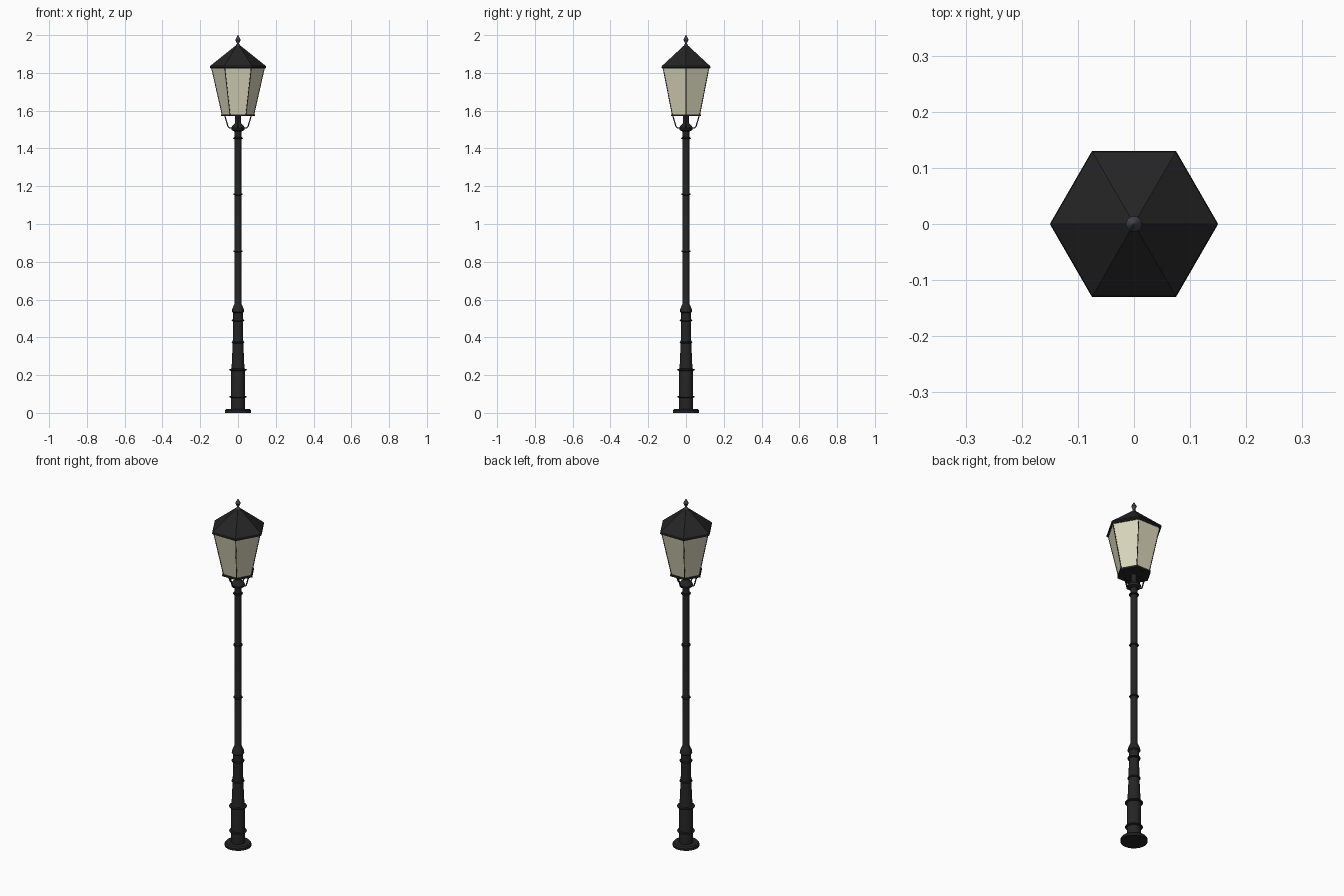
import bpy, bmesh, math

if "Cube" in bpy.data.objects:
    bpy.data.objects.remove(bpy.data.objects["Cube"])


def material(name, rgb):
    m = bpy.data.materials.new(name)
    m.diffuse_color = (*rgb, 1)
    m.use_nodes = True
    m.node_tree.nodes["Principled BSDF"].inputs["Base Color"].default_value = m.diffuse_color
    return m


BLACK = material("black_iron", (0.018, 0.018, 0.019))
GREY = material("grey_iron", (0.06, 0.06, 0.07))
CREAM = material("cream_glass", (0.70, 0.68, 0.50))


def lathe(name, profile, sides, mat, smooth=True):
    """Turn a list of (radius, z) around the z axis, capped at both ends."""
    bm = bmesh.new()
    rings = []
    for r, z in profile:
        rings.append([bm.verts.new((r * math.cos(2 * math.pi * i / sides),
                                    r * math.sin(2 * math.pi * i / sides), z))
                      for i in range(sides)])
    for a, b in zip(rings, rings[1:]):
        for i in range(sides):
            j = (i + 1) % sides
            bm.faces.new((a[i], a[j], b[j], b[i]))
    bm.faces.new(rings[0][::-1])
    bm.faces.new(rings[-1])
    me = bpy.data.meshes.new(name)
    bm.to_mesh(me)
    bm.free()
    me.materials.append(mat)
    if smooth:
        me.shade_smooth()
        me.set_sharp_from_angle(angle=math.radians(35))
    ob = bpy.data.objects.new(name, me)
    bpy.context.collection.objects.link(ob)
    return ob


def rod(name, points, radius, mat):
    """Thin round bar through a few points."""
    cu = bpy.data.curves.new(name, 'CURVE')
    cu.dimensions = '3D'
    cu.bevel_depth = radius
    cu.bevel_resolution = 1
    cu.use_fill_caps = True
    sp = cu.splines.new('POLY')
    sp.points.add(len(points) - 1)
    for p, co in zip(sp.points, points):
        p.co = (*co, 1)
    cu.materials.append(mat)
    ob = bpy.data.objects.new(name, cu)
    bpy.context.collection.objects.link(ob)


def polar(r, angle, z):
    return (r * math.cos(angle), r * math.sin(angle), z)


# Foot flange and post
lathe("foot_flange", [(0.07, 0), (0.07, 0.012), (0.064, 0.02), (0.045, 0.02)], 24, BLACK)
lathe("post", [(0.037, 0.015), (0.037, 0.225), (0.034, 0.24), (0.028, 0.37),
               (0.026, 0.49), (0.026, 0.53), (0.033, 0.535), (0.031, 0.548),
               (0.021, 0.572), (0.018, 0.58), (0.018, 1.49), (0.034, 1.497),
               (0.036, 1.508), (0.03, 1.52), (0.018, 1.53), (0.015, 1.535),
               (0.015, 1.575)], 24, BLACK)

# Ring mouldings on the post
for i, (r, z) in enumerate([(0.046, 0.085), (0.047, 0.228), (0.034, 0.373), (0.034, 0.49),
                            (0.025, 0.855), (0.025, 1.157), (0.026, 1.455)]):
    h = 0.006
    lathe(f"post_ring_{i + 1}", [(r - 0.01, z - h), (r - 0.002, z - h * 0.6), (r, z),
                                 (r - 0.002, z + h * 0.6), (r - 0.01, z + h)], 24, BLACK)

# Four bent brackets under the lantern
for k in range(4):
    a = k * math.pi / 2
    rod(f"bracket_{k + 1}", [polar(r, a, z) for r, z in
        [(0.071, 1.576), (0.06, 1.54), (0.053, 1.516), (0.047, 1.509), (0.03, 1.507)]],
        0.0035, BLACK)

# Six-sided lantern
lathe("lantern_floor", [(0.091, 1.571), (0.091, 1.581)], 6, BLACK, False)
lathe("lantern_glass", [(0.084, 1.58), (0.14, 1.826)], 6, CREAM, False)
for k in range(6):
    a = k * math.pi / 3
    rod(f"corner_bar_{k + 1}", [polar(0.084, a, 1.578), polar(0.14, a, 1.826)], 0.002, BLACK)

# Roof and finial
lathe("roof", [(0.143, 1.822), (0.15, 1.828), (0.148, 1.836), (0.012, 1.945)],
      6, BLACK, False)
lathe("finial", [(0.014, 1.936), (0.012, 1.946), (0.006, 1.954), (0.007, 1.96),
                 (0.0145, 1.975), (0.008, 1.988), (0.001, 2.0)], 10, GREY)
